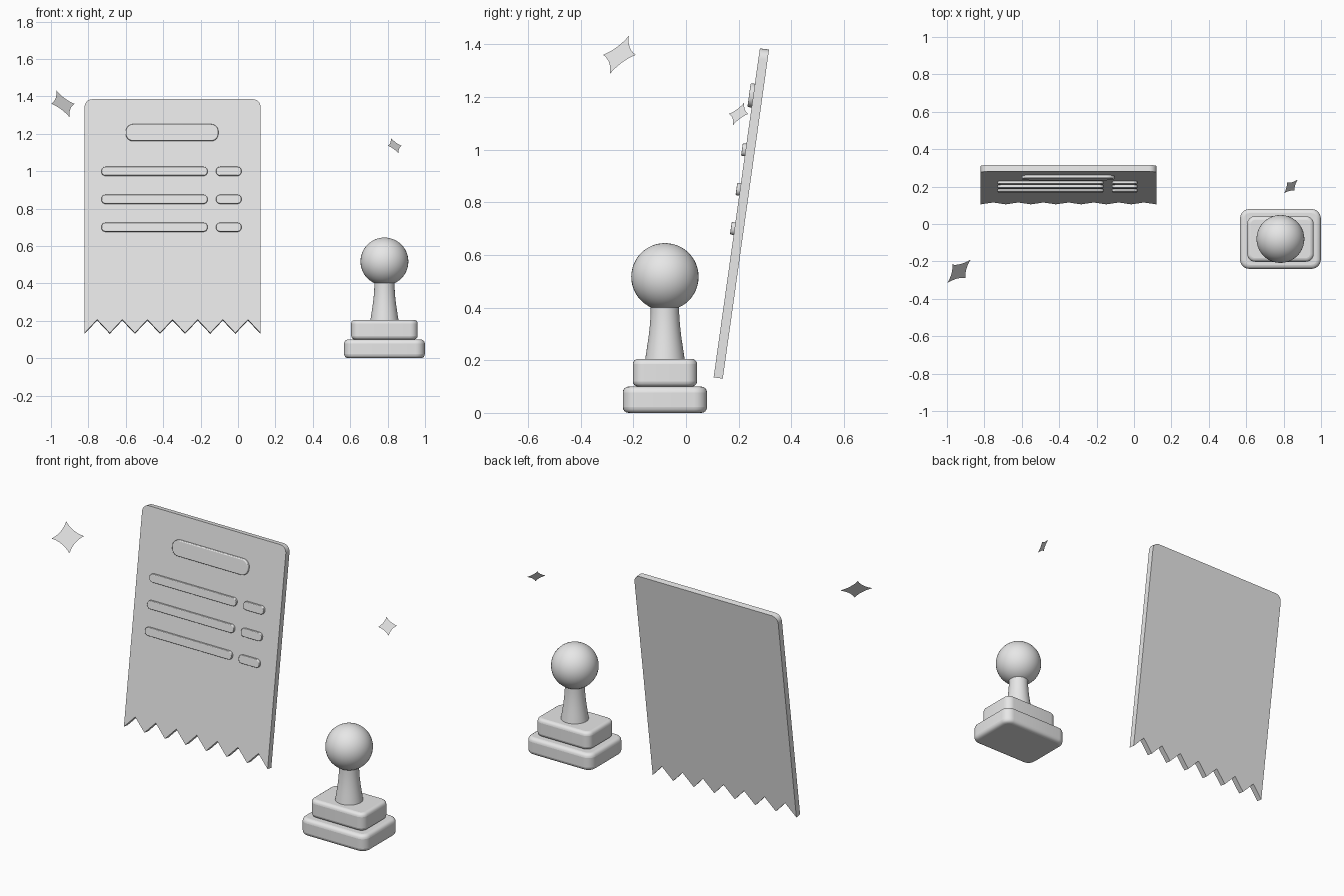
import bpy, bmesh, math
from mathutils import Matrix, Vector

if "Cube" in bpy.data.objects:
    bpy.data.objects.remove(bpy.data.objects["Cube"])

grey = bpy.data.materials.new("light grey")
grey.diffuse_color = (0.8, 0.8, 0.8, 1)
grey.use_nodes = True
grey.node_tree.nodes["Principled BSDF"].inputs["Base Color"].default_value = grey.diffuse_color


def finish(name, bm, matrix=Matrix(), bevel=0, smooth=True):
    mesh = bpy.data.meshes.new(name)
    bm.to_mesh(mesh)
    bm.free()
    mesh.materials.append(grey)
    ob = bpy.data.objects.new(name, mesh)
    bpy.context.collection.objects.link(ob)
    ob.matrix_world = matrix
    if bevel:
        mod = ob.modifiers.new("soft edges", "BEVEL")
        mod.width = bevel
        mod.segments = 4
        mod.limit_method = "ANGLE"
        mod.angle_limit = math.radians(60)
    if smooth:
        bpy.ops.object.select_all(action="DESELECT")
        ob.select_set(True)
        bpy.context.view_layer.objects.active = ob
        bpy.ops.object.shade_smooth_by_angle(angle=math.radians(35))
    return ob


def corner(cx, cy, r, start, n=6):
    return [(cx + r * math.cos(a), cy + r * math.sin(a))
            for a in (start + math.pi / 2 * i / n for i in range(n + 1))]


def rounded_rect(x0, x1, y0, y1, r):
    q = math.pi / 2
    return (corner(x1 - r, y1 - r, r, 0) + corner(x0 + r, y1 - r, r, q)
            + corner(x0 + r, y0 + r, r, 2 * q) + corner(x1 - r, y0 + r, r, 3 * q))


def slab(name, outline, low, high, matrix=Matrix(), bevel=0):
    bm = bmesh.new()
    face = bm.faces.new([bm.verts.new((x, y, low)) for x, y in outline])
    ext = bmesh.ops.extrude_face_region(bm, geom=[face])
    top = [v for v in ext["geom"] if isinstance(v, bmesh.types.BMVert)]
    bmesh.ops.translate(bm, vec=(0, 0, high - low), verts=top)
    bmesh.ops.recalc_face_normals(bm, faces=bm.faces)
    return finish(name, bm, matrix, bevel)


# Receipt sheet, leaning back, with a zigzag torn lower edge
tilt = math.radians(8)
lean = Matrix.Translation((0, 0.105, 0.135)) @ Matrix.Rotation(math.pi / 2 - tilt, 4, "X")
X0, X1, H, R, TEETH = -0.82, 0.12, 1.262, 0.04, 7
outline = corner(X1 - R, H - R, R, 0) + corner(X0 + R, H - R, R, math.pi / 2)
step = (X1 - X0) / (2 * TEETH)
outline += [(X0 + step * i, 0.072 * (i % 2)) for i in range(2 * TEETH + 1)]
slab("receipt_sheet", outline, -0.035, 0, lean)

# Raised title bar and text lines
slab("title_bar", rounded_rect(-0.6, -0.105, 1.035, 1.126, 0.04), -0.005, 0.016, lean, 0.005)
for i, v in enumerate((0.872, 0.721, 0.570)):
    for part, a, b in (("text_line", -0.73, -0.163), ("price_line", -0.117, 0.018)):
        slab(f"{part}_{i + 1}", rounded_rect(a, b, v - 0.024, v + 0.024, 0.021),
             -0.005, 0.014, lean, 0.004)

# Stamp: two stepped blocks
SX, SY = 0.783, -0.08
place = Matrix.Translation((SX, SY, 0))
slab("stamp_base", rounded_rect(-0.216, 0.216, -0.16, 0.16, 0.05), 0, 0.1, place, 0.022)
slab("stamp_block", rounded_rect(-0.178, 0.178, -0.122, 0.122, 0.042), 0.1, 0.205, place, 0.02)

# Stamp: flared handle
bm = bmesh.new()
profile = [(0.077, 0.19), (0.074, 0.21), (0.068, 0.25), (0.062, 0.29),
           (0.057, 0.335), (0.054, 0.38), (0.054, 0.42)]
N = 40
rings = [[bm.verts.new((r * math.cos(2 * math.pi * k / N), r * math.sin(2 * math.pi * k / N), z))
          for k in range(N)] for r, z in profile]
for lo, hi in zip(rings, rings[1:]):
    for k in range(N):
        j = (k + 1) % N
        bm.faces.new((lo[k], lo[j], hi[j], hi[k]))
bm.faces.new(rings[0][::-1])
bm.faces.new(rings[-1])
finish("stamp_handle", bm, place)

# Stamp: round knob
bm = bmesh.new()
bmesh.ops.create_uvsphere(bm, u_segments=40, v_segments=24, radius=0.128)
finish("stamp_knob", bm, Matrix.Translation((SX, SY, 0.517)))

# Flat four-pointed sparkles turned towards the front right corner
a = Vector((1, 1, 0)).normalized()
b = Vector((-1, 1, 2)).normalized()
for name, centre, size in (("large_sparkle", (-0.936, -0.253, 1.36), 0.088),
                           ("small_sparkle", (0.838, 0.2, 1.136), 0.052)):
    bm = bmesh.new()
    mid = bm.verts.new(centre)
    rim = []
    for q in range(4):
        p, s = ((a, b), (b, -a), (-a, -b), (-b, a))[q]
        for i in range(8):
            t = i / 8
            u = (1 - t) ** 2 + 0.6 * t * (1 - t)
            w = t * t + 0.6 * t * (1 - t)
            rim.append(bm.verts.new(Vector(centre) + size * (u * p + w * s)))
    for i, v in enumerate(rim):
        bm.faces.new((mid, v, rim[(i + 1) % len(rim)]))
    finish(name, bm, smooth=False)
